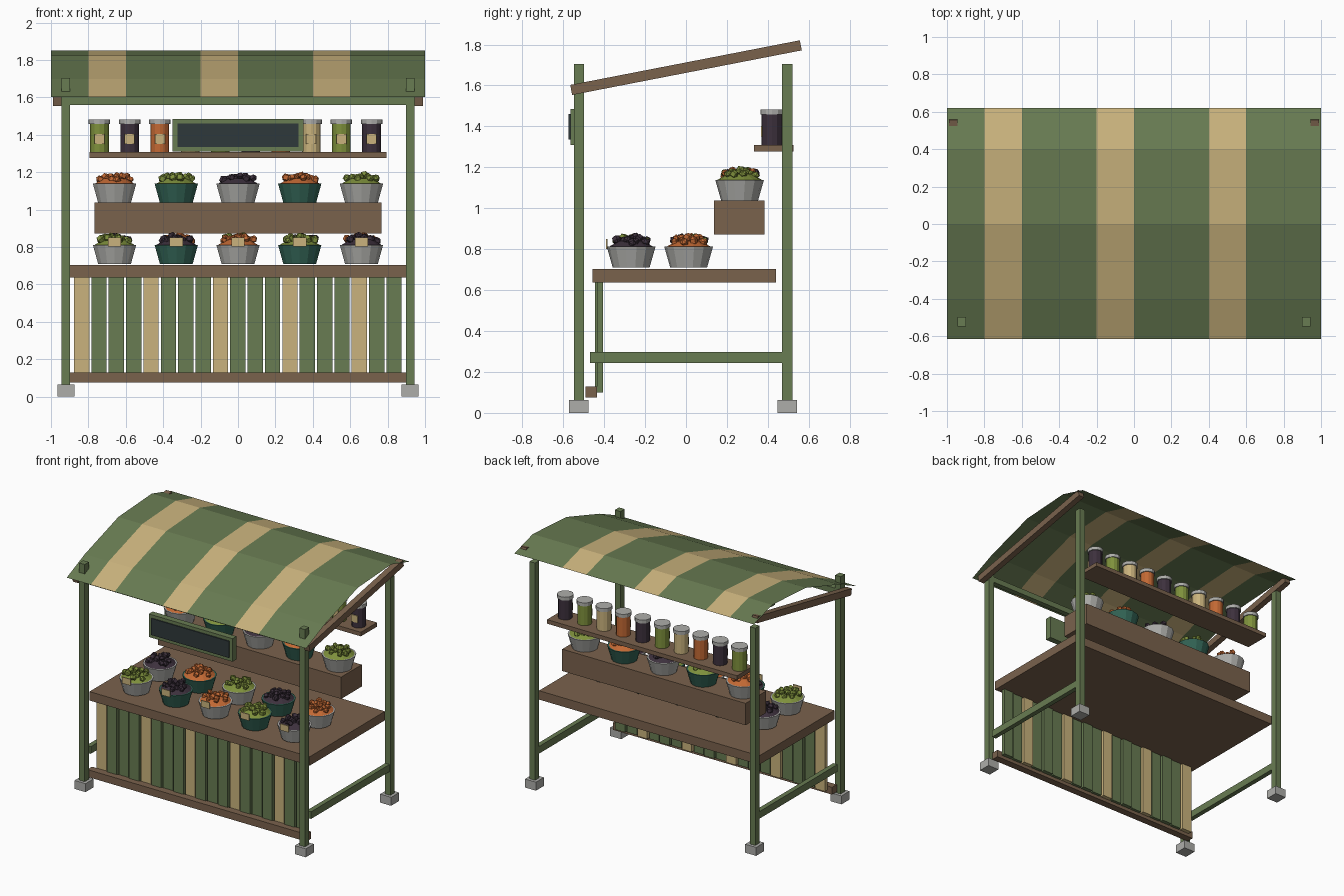
import bpy, bmesh, math, random
from mathutils import Matrix, Vector

random.seed(4)
if "Cube" in bpy.data.objects:
    bpy.data.objects.remove(bpy.data.objects["Cube"])


def material(name, r, g, b):
    m = bpy.data.materials.new(name)
    m.use_nodes = True
    m.diffuse_color = (r, g, b, 1)
    m.node_tree.nodes["Principled BSDF"].inputs["Base Color"].default_value = (r, g, b, 1)
    return m


GREEN = material("painted green", 0.14, 0.2, 0.085)
BEIGE = material("beige", 0.59, 0.45, 0.205)
BROWN = material("brown wood", 0.195, 0.122, 0.073)
GREY = material("grey metal", 0.42, 0.42, 0.4)
TEAL = material("teal", 0.032, 0.125, 0.09)
ORANGE = material("orange produce", 0.54, 0.14, 0.034)
PURPLE = material("purple produce", 0.046, 0.03, 0.046)
LIME = material("lime produce", 0.21, 0.28, 0.045)
SLATE = material("chalkboard slate", 0.028, 0.04, 0.043)


def finish(name, bm, mats):
    me = bpy.data.meshes.new(name)
    bm.to_mesh(me)
    bm.free()
    for m in mats:
        me.materials.append(m)
    ob = bpy.data.objects.new(name, me)
    bpy.context.scene.collection.objects.link(ob)
    return ob


def box(name, mat, x, y, z):
    """Box from (min, max) ranges on each axis."""
    bm = bmesh.new()
    bmesh.ops.create_cube(bm, size=1)
    for v in bm.verts:
        v.co = [r[0] if c < 0 else r[1] for c, r in zip(v.co, (x, y, z))]
    return finish(name, bm, [mat])


def around(centre, width):
    return (centre - width / 2, centre + width / 2)


def paint(made, index):
    for f in {f for v in made["verts"] for f in v.link_faces}:
        f.material_index = index


def frustum(bm, x, y, z, r1, r2, h, sides=12, index=0):
    place = Matrix.Translation((x, y, z + h / 2))
    paint(bmesh.ops.create_cone(bm, cap_ends=True, segments=sides, radius1=r1,
                                radius2=r2, depth=h, matrix=place), index)


# Posts, feet, side rails and rafters, on both sides
for side, sx in (("left", 1), ("right", -1)):
    px = sx * 0.92
    for end, y in (("front", -0.523), ("back", 0.495)):
        box(f"{end}_{side}_post", GREEN, around(px, 0.046), around(y, 0.05), (0.06, 1.704))
        box(f"{end}_{side}_foot", GREY, around(px, 0.092), around(y, 0.095), (0, 0.064))
    box(f"{side}_side_rail", GREEN, around(px, 0.036), (-0.468, 0.468), (0.243, 0.297))
    rafter = box(f"{side}_rafter", BROWN, around(0, 0.046), around(0, 1.143), around(0, 0.05))
    rafter.location = (sx * 0.967, 0, 1.687)
    rafter.rotation_euler.x = math.radians(11)
box("front_beam", GREEN, (-0.945, 0.945), around(-0.523, 0.04), (1.56, 1.603))

# Striped canopy: a bent sheet with ten columns
bm = bmesh.new()
profile = [(-0.615, 1.603), (-0.4, 1.698), (0, 1.826), (0.4, 1.85), (0.62, 1.787)]
rows = [[bm.verts.new((-1 + 0.2 * i, y, z)) for i in range(11)] for y, z in profile]
for low, high in zip(rows, rows[1:]):
    for i in range(10):
        f = bm.faces.new((low[i], low[i + 1], high[i + 1], high[i]))
        f.material_index = int(i % 3 == 1)
finish("canopy", bm, [GREEN, BEIGE])

# Counter, slatted front, stepped display and jar shelf
box("counter_top", BROWN, (-0.92, 0.92), (-0.458, 0.44), (0.637, 0.704))
box("bottom_rail", BROWN, (-0.915, 0.915), (-0.492, -0.436), (0.075, 0.13))
for i in range(19):
    y = -0.43 if i % 2 else -0.42
    box(f"front_slat_{i + 1}", GREEN if i % 4 else BEIGE,
        around(-0.836 + 0.0928 * i, 0.082), around(y, 0.03), (0.1, 0.638))
box("display_step", BROWN, (-0.766, 0.766), (0.137, 0.383), (0.872, 1.037))
box("jar_shelf", BROWN, (-0.795, 0.793), (0.333, 0.526), (1.277, 1.308))

# Hanging chalkboard
box("sign_frame", GREEN, (-0.35, 0.35), (-0.565, -0.518), (1.31, 1.484))
box("sign_panel", SLATE, (-0.324, 0.324), (-0.573, -0.564), (1.335, 1.46))

# Jars with lids and labels
for i in range(10):
    x, y = -0.741 + 0.1617 * i, 0.42
    bm = bmesh.new()
    frustum(bm, x, y, 1.308, 0.05, 0.05, 0.15)
    frustum(bm, x, y, 1.457, 0.057, 0.057, 0.026, index=1)
    finish(f"jar_{i + 1}", bm, [(LIME, PURPLE, ORANGE, BEIGE)[i % 4], GREY])
    box(f"jar_label_{i + 1}", BEIGE, around(x, 0.054), (0.366, 0.373), (1.35, 1.403))


def basket(name, x, y, z, shell, produce):
    bm = bmesh.new()
    frustum(bm, x, y, z, 0.09, 0.119, 0.102, 14)
    # Low mound with loose angular pieces heaped on it
    frustum(bm, x, y, z + 0.102, 0.108, 0.06, 0.028, 14, 1)
    for k in range(14):
        radius = 0.085 * math.sqrt((k + 0.5) / 14)
        angle = k * 2.4 + random.uniform(-0.3, 0.3)
        height = z + 0.14 - 2.2 * radius ** 2 + random.uniform(-0.006, 0.01)
        spot = Vector((x + radius * math.cos(angle), y + radius * math.sin(angle), height))
        turn = Matrix.Rotation(random.uniform(0, 3), 4, Vector((random.random(), 1, 0.5)))
        paint(bmesh.ops.create_uvsphere(bm, u_segments=5, v_segments=3,
                                        radius=random.uniform(0.019, 0.025),
                                        matrix=Matrix.Translation(spot) @ turn), 1)
    finish(name, bm, [shell, produce])


# Three rows of produce baskets; the front row carries price cards
for row, (y, z) in enumerate(((-0.268, 0.71), (0.013, 0.71), (0.262, 1.037))):
    for i in range(5):
        x = -0.66 + 0.33 * i
        basket(f"basket_{row + 1}_{i + 1}", x, y, z, TEAL if i % 2 else GREY,
               (LIME, PURPLE, ORANGE)[(i + row) % 3])
        if row == 0:
            box(f"price_card_{i + 1}", BEIGE, around(x, 0.07), (-0.392, -0.384), (0.802, 0.85))
